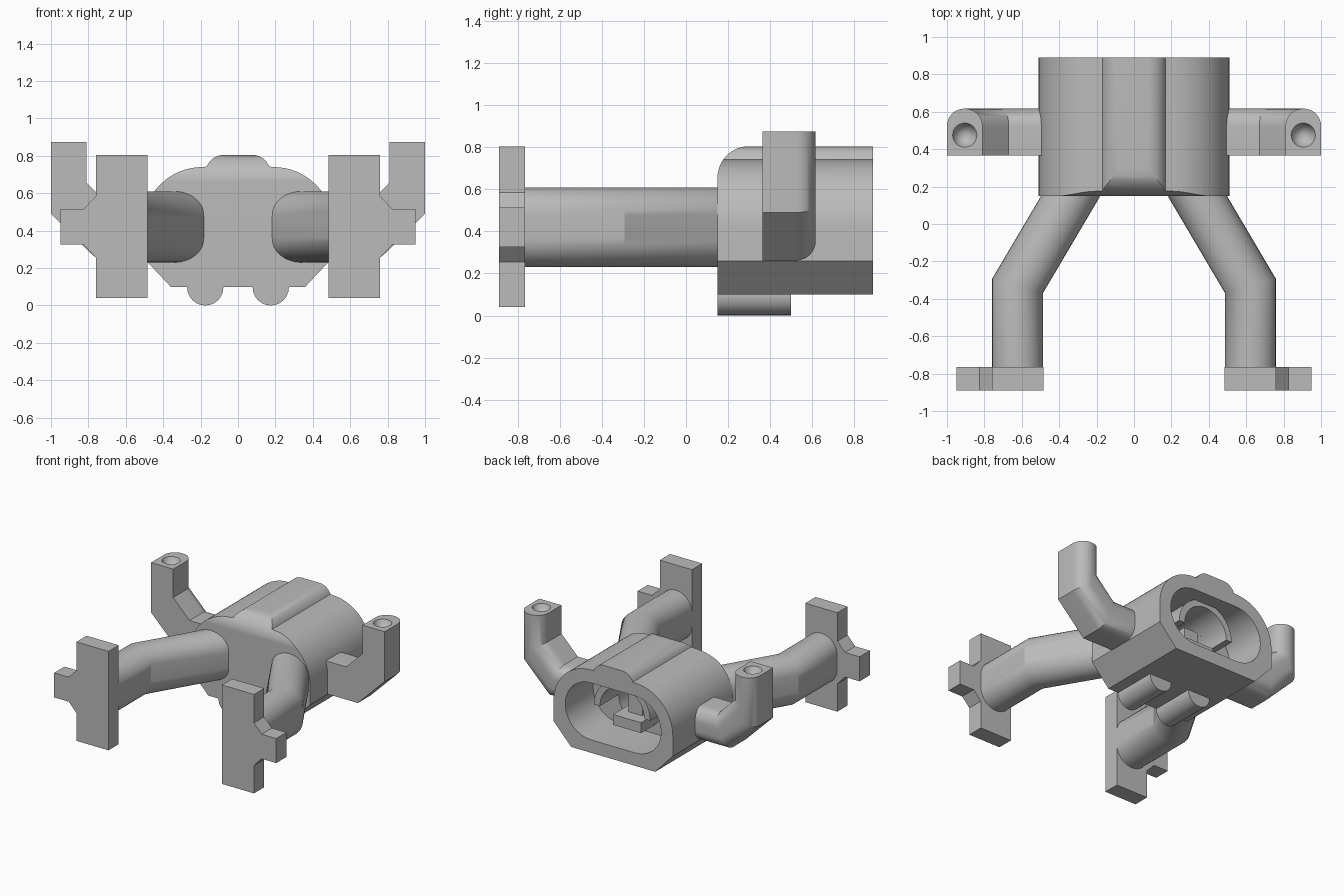
import bpy
import bmesh
from math import cos, sin, pi, radians
from mathutils import Vector

cube = bpy.data.objects.get("Cube")
if cube:
    bpy.data.objects.remove(cube, do_unlink=True)

grey = bpy.data.materials.new("plain grey")
grey.use_nodes = True
GREY = (0.5, 0.5, 0.5, 1)
grey.diffuse_color = GREY
grey.node_tree.nodes["Principled BSDF"].inputs["Base Color"].default_value = GREY


def arc(cx, cz, r, start, end, n=16):
    """Points on a circular arc, angles in degrees."""
    angles = [radians(start + (end - start) * i / n) for i in range(n + 1)]
    return [(cx + r * cos(a), cz + r * sin(a)) for a in angles]


def make(name, bm):
    bmesh.ops.recalc_face_normals(bm, faces=bm.faces)
    mesh = bpy.data.meshes.new(name)
    bm.to_mesh(mesh)
    bm.free()
    mesh.materials.append(grey)
    ob = bpy.data.objects.new(name, mesh)
    bpy.context.collection.objects.link(ob)
    return ob


def prism(name, outline, lo, hi, axis="y", round_back=0):
    """Extrude an XZ outline along y, or a YZ outline along x."""
    bm = bmesh.new()
    place = (lambda p, d: (p[0], d, p[1])) if axis == "y" else (lambda p, d: (d, p[0], p[1]))
    ends = [[bm.verts.new(place(p, d)) for p in outline] for d in (lo, hi)]
    n = len(outline)
    for i in range(n):
        j = (i + 1) % n
        bm.faces.new((ends[0][i], ends[0][j], ends[1][j], ends[1][i]))
    bm.faces.new(ends[0])
    back = bm.faces.new(ends[1])
    if round_back:
        bmesh.ops.recalc_face_normals(bm, faces=bm.faces)
        bmesh.ops.bevel(bm, geom=list(back.edges), offset=round_back, segments=8,
                        profile=0.5, affect="EDGES", clamp_overlap=True)
    return make(name, bm)


def activate(ob):
    bpy.ops.object.select_all(action="DESELECT")
    ob.select_set(True)
    bpy.context.view_layer.objects.active = ob


def boolean(ob, tool, operation="DIFFERENCE"):
    tool.hide_render = True
    mod = ob.modifiers.new("cut", "BOOLEAN")
    mod.operation, mod.solver, mod.object = operation, "EXACT", tool
    activate(ob)
    bpy.ops.object.modifier_apply(modifier=mod.name)
    bpy.data.objects.remove(tool, do_unlink=True)


def finish(ob, mirrored=False):
    activate(ob)
    if mirrored:
        mod = ob.modifiers.new("mirror", "MIRROR")
        mod.use_mirror_merge = False
        bpy.ops.object.modifier_apply(modifier=mod.name)
    bpy.ops.object.shade_smooth_by_angle(angle=radians(30))


MID = 0.42  # height of the body's centre line

# Body shell: rounded flanks, chamfered base and a raised top rib
half = [(0.36, 0.1), (0.51, 0.26)] + arc(0.19, MID, 0.32, 0, 90) + arc(0.075, 0.705, 0.1, 22, 90, 8)
outline = half + [(-x, z) for x, z in reversed(half)]
body = prism("body", outline, 0.15, 0.89)

# Rounded upper front edge
side = [(1, 0), (1, 1 - 0.195 + 0.0005), *arc(0.30, 0.655, 0.1505, 90, 180), (0.149, 0)]
boolean(body, prism("side_trim", side, -1, 1, "x"), "INTERSECT")

# Open back and the round bore behind it
slot = arc(0.19, MID, 0.22, -90, 90) + arc(-0.19, MID, 0.22, 90, 270)
boolean(body, prism("slot_cutter", slot, 0.55, 1))
boolean(body, prism("bore_cutter", arc(0, MID, 0.19, 0, 348.75, 31), 0.3, 0.6))
finish(body)

# Arch and stepped block inside the open back
arch = arc(0, MID, 0.24, 0, 180, 24) + arc(0, MID, 0.19, 180, 0, 24)
finish(prism("inner_arch", arch, 0.5, 0.78))
for name, w, z0, z1, front in (("inner_step", 0.12, 0.27, 0.35, 0.72),
                               ("inner_post", 0.06, 0.27, 0.5, 0.62)):
    finish(prism(name, [(-w, z0), (w, z0), (w, z1), (-w, z1)], 0.29, front))

# Two half-sunk runners under the body
finish(prism("runners", arc(0.175, 0.097, 0.097, 0, 345, 23), 0.15, 0.5), True)

# Front legs: tall rounded tube swept along a bent path with a mitred joint
section = arc(0, 0.055, 0.1365, 0, 180) + arc(0, -0.055, 0.1365, 180, 360)
path = [Vector((0.622, -0.8)), Vector((0.622, -0.33)), Vector((0.30, 0.215))]
dirs = [(b - a).normalized() for a, b in zip(path, path[1:])]
bm = bmesh.new()
rings = []
for i, p in enumerate(path):
    before, after = dirs[max(i - 1, 0)], dirs[min(i, 1)]
    tangent = (before + after).normalized()
    across = Vector((tangent.y, -tangent.x)) / tangent.dot(before)
    rings.append([bm.verts.new((p.x + across.x * u, p.y + across.y * u,
                                MID + v * 0.19 / 0.1915)) for u, v in section])
for a, b in zip(rings, rings[1:]):
    for i in range(len(section)):
        j = (i + 1) % len(section)
        bm.faces.new((a[i], a[j], b[j], b[i]))
bm.faces.new(rings[0])
bm.faces.new(rings[-1])
finish(make("front_legs", bm), True)

# Upright end plates with an outward tab
plate = [(0.485, 0.04), (0.76, 0.04), (0.76, 0.255), (0.825, 0.325), (0.95, 0.325),
         (0.95, 0.515), (0.825, 0.515), (0.76, 0.585), (0.76, 0.805), (0.485, 0.805)]
finish(prism("end_plates", plate, -0.89, -0.765), True)

# Upturned side arms, rounded at the back, with a conical socket on top
arm = [(0.45, 0.262), (0.77, 0.262), (1, 0.49), (1, 0.875),
       (0.81, 0.875), (0.81, 0.655), (0.67, 0.515), (0.45, 0.515)]
bm = bmesh.new()
ends = [[bm.verts.new((x, y, z)) for x, z in arm] for y in (0.365, 0.617)]
for i in range(len(arm)):
    j = (i + 1) % len(arm)
    bm.faces.new((ends[0][i], ends[0][j], ends[1][j], ends[1][i]))
bm.faces.new(ends[0])
bm.faces.new(ends[1])
bmesh.ops.recalc_face_normals(bm, faces=bm.faces)
# Only the long back edges are rounded; the two end caps stay flat
long_edges = [e for e in bm.edges
              if all(v.co.y > 0.6 for v in e.verts)
              and not all(v.co.z > 0.87 for v in e.verts)
              and not all(v.co.x < 0.46 for v in e.verts)]
bmesh.ops.bevel(bm, geom=long_edges, offset=0.093, segments=8, profile=0.5,
                affect="EDGES", clamp_overlap=True)
arms = make("side_arms", bm)
bm = bmesh.new()
bmesh.ops.create_cone(bm, cap_ends=True, segments=32, radius1=0, radius2=0.07, depth=0.16)
bmesh.ops.translate(bm, verts=bm.verts, vec=(0.905, 0.475, 0.807))
boolean(arms, make("socket_cutter", bm))
finish(arms, True)
